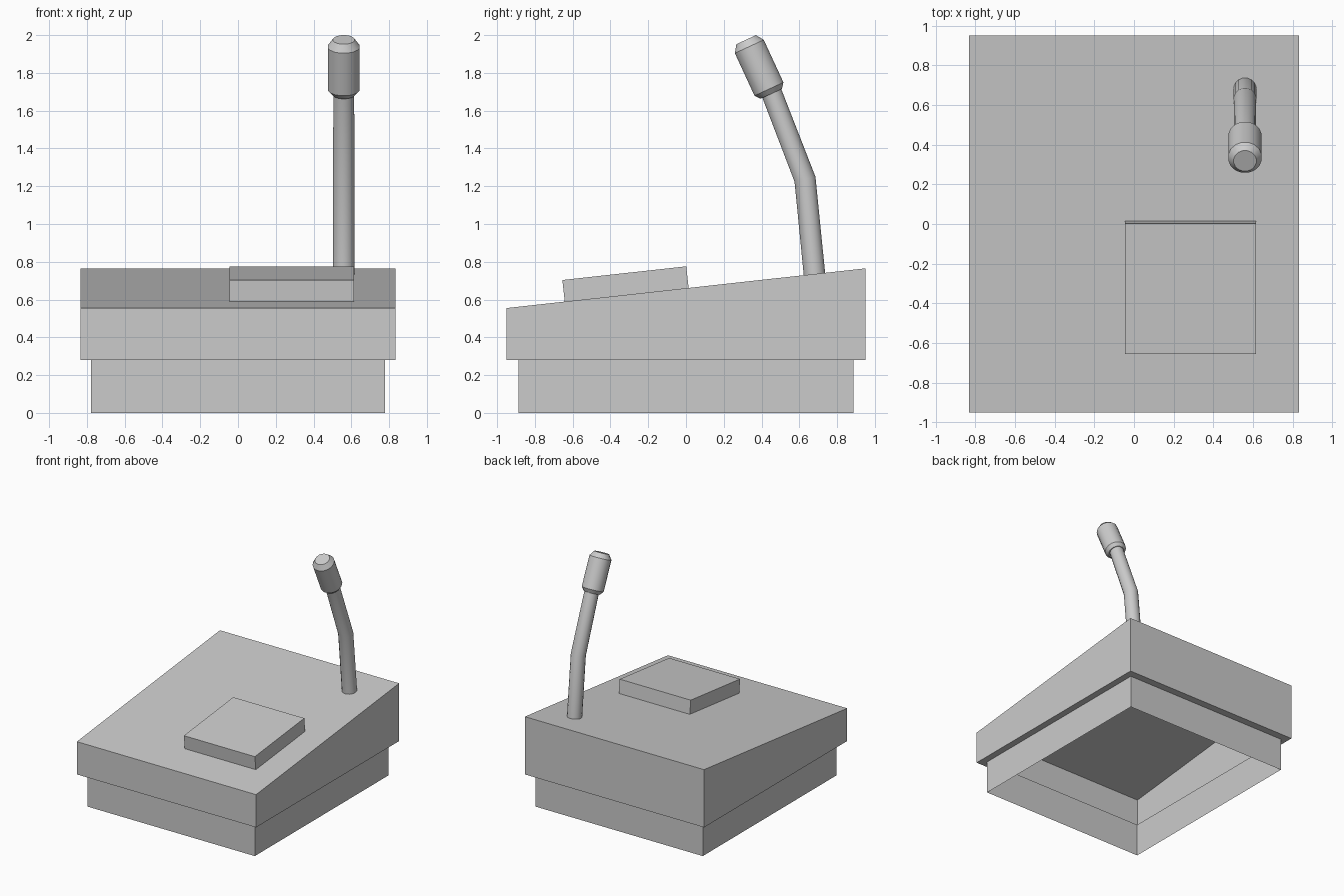
import bpy, bmesh, math
from mathutils import Vector

if "Cube" in bpy.data.objects:
    bpy.data.objects.remove(bpy.data.objects["Cube"])

SLOPE = 0.1105                      # rise of the desk top along y
TILT = math.atan(SLOPE)


def top_z(y):
    return 0.66 + SLOPE * y


def loft(name, loops, cap_start=True, cap_end=True, smooth=False):
    """Skin a stack of equally sized vertex loops."""
    bm = bmesh.new()
    rings = [[bm.verts.new(p) for p in loop] for loop in loops]
    n = len(rings[0])
    for a, b in zip(rings, rings[1:]):
        for i in range(n):
            j = (i + 1) % n
            bm.faces.new((a[i], a[j], b[j], b[i]))
    if cap_start:
        bm.faces.new(rings[0][::-1])
    if cap_end:
        bm.faces.new(rings[-1])
    me = bpy.data.meshes.new(name)
    bm.to_mesh(me)
    bm.free()
    ob = bpy.data.objects.new(name, me)
    bpy.context.collection.objects.link(ob)
    if smooth:
        bpy.ops.object.select_all(action='DESELECT')
        ob.select_set(True)
        bpy.context.view_layer.objects.active = ob
        bpy.ops.object.shade_smooth_by_angle(angle=math.radians(32))
    return ob


def rect(hx, hy, z):
    """Rectangle loop; z is a function of y."""
    return [(x, y, z(y)) for x, y in ((-hx, -hy), (hx, -hy), (hx, hy), (-hx, hy))]


def ring(y, z, tilt, r, n=16, x=0.56):
    """Circle loop whose axis leans toward the front by tilt."""
    side = Vector((0, math.cos(tilt), math.sin(tilt)))
    c = Vector((x, y, z))
    return [c + Vector((r * math.cos(t), 0, 0)) + side * (r * math.sin(t))
            for t in (2 * math.pi * (i + 0.5) / n for i in range(n))]


# Hollow console: plinth, overhanging ledge, sloped top, open underneath
loft("console_shell", [
    rect(0.777, 0.887, lambda y: 0.0),
    rect(0.777, 0.887, lambda y: 0.28),
    rect(0.833, 0.95, lambda y: 0.28),
    rect(0.833, 0.95, top_z)], cap_start=False)

# Square push button sitting on the slope
normal = Vector((0, -math.sin(TILT), math.cos(TILT)))
base = [Vector((x, y, top_z(y))) for x, y in
        ((-0.045, -0.642), (0.615, -0.642), (0.615, 0.014), (-0.045, 0.014))]
loft("push_button", [base, [p + normal * 0.115 for p in base]])

# Bent microphone stem, rooted square to the slope
loft("microphone_stem", [
    ring(0.68, top_z(0.68), TILT, 0.058),
    ring(0.63, 1.237, math.radians(13.5), 0.058),
    ring(0.451, 1.70, math.radians(21), 0.056)], smooth=True)

# Microphone head: chamfered cylinder, profile given as (distance, radius)
lean = math.radians(24.8)
profile = [(0.0, 0.064), (0.028, 0.086), (0.276, 0.086), (0.316, 0.058)]
loft("microphone_head", [
    ring(0.451 - d * math.sin(lean), 1.689 + d * math.cos(lean), lean, r)
    for d, r in profile], smooth=True)
